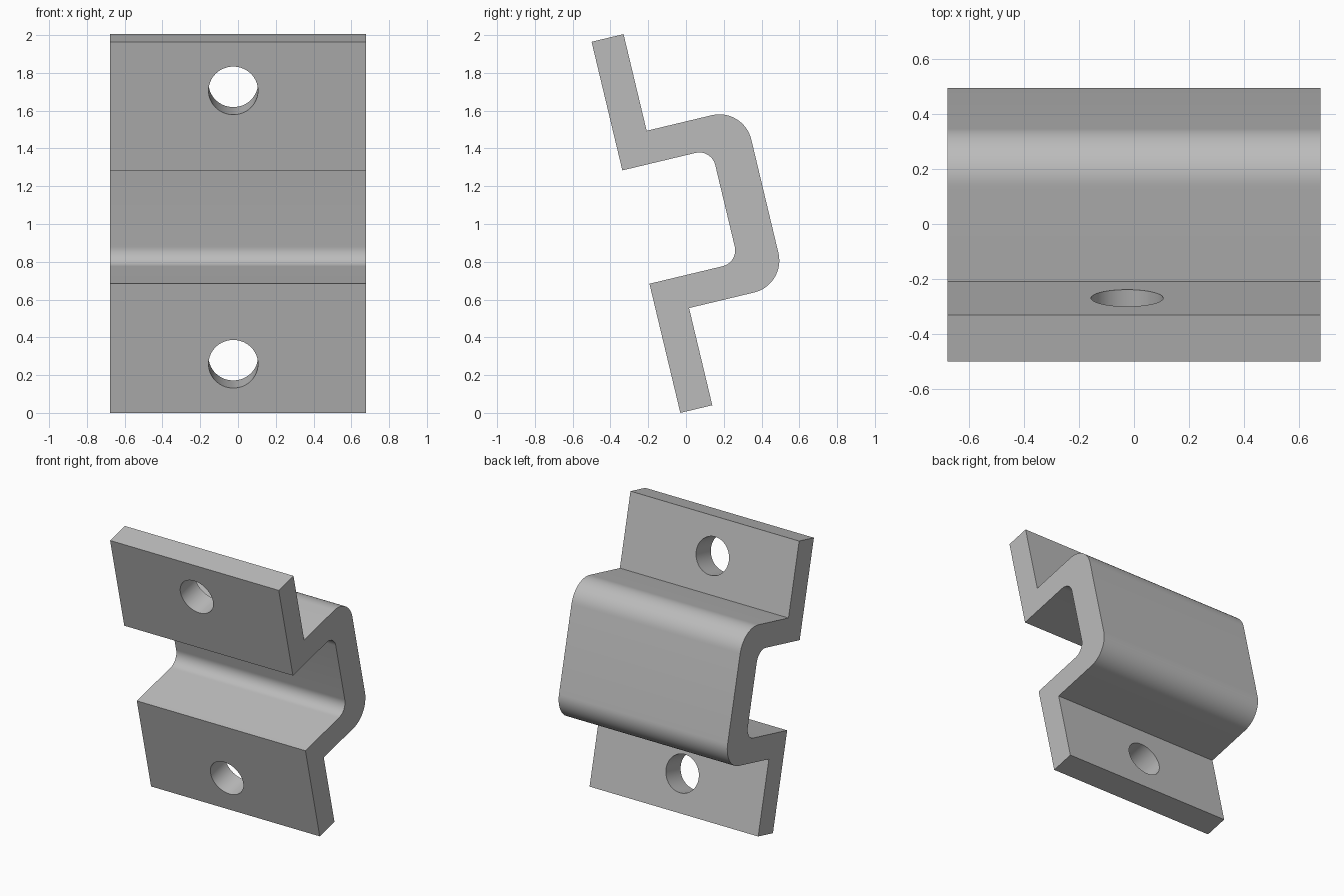
import bpy, bmesh, math
from mathutils import Matrix

cube = bpy.data.objects.get("Cube")
if cube:
    bpy.data.objects.remove(cube, do_unlink=True)

TILT = math.radians(13.45)
HALF_W = 0.677
T = 0.174        # flange thickness
LENGTH = 2.02    # length along the tilted flanges
BACK = 0.702     # outer face of the channel
INNER = 0.485    # inner face of the channel
LOW, HIGH = 0.529, 1.494   # outer sides of the channel
HOLE_X, HOLE_R, HOLE_INSET = -0.025, 0.131, 0.266

# Tilted frame: local y runs backward, local z runs up the flanges
frame = Matrix.Translation((0, -0.03, 0)) @ Matrix.Rotation(TILT, 4, 'X')

steel = bpy.data.materials.new("plain grey")
steel.use_nodes = True
steel.diffuse_color = (0.5, 0.5, 0.5, 1)
steel.node_tree.nodes["Principled BSDF"].inputs["Base Color"].default_value = (0.5, 0.5, 0.5, 1)


def fillet(cy, cz, r, start, end, steps=16):
    """Points of an arc in the side profile, angles in degrees."""
    angles = [math.radians(start + (end - start) * i / steps) for i in range(steps + 1)]
    return [(cy + r * math.cos(a), cz + r * math.sin(a)) for a in angles]


# Side profile: lower flange, rounded channel, upper flange
R_OUT, R_IN = T, T / 2
profile = [(0, 0), (T, 0), (T, LOW)]
profile += fillet(BACK - R_OUT, LOW + R_OUT, R_OUT, -90, 0)
profile += fillet(BACK - R_OUT, HIGH - R_OUT, R_OUT, 0, 90)
profile += [(T, HIGH), (T, LENGTH), (0, LENGTH), (0, HIGH - T)]
profile += fillet(INNER - R_IN, HIGH - T - R_IN, R_IN, 90, 0)
profile += fillet(INNER - R_IN, LOW + T + R_IN, R_IN, 0, -90)
profile += [(0, LOW + T)]

# Bent plate, extruded across its width
bm = bmesh.new()
side = bm.faces.new([bm.verts.new((-HALF_W, y, z)) for y, z in profile])
extruded = bmesh.ops.extrude_face_region(bm, geom=[side])
bmesh.ops.translate(bm, vec=(2 * HALF_W, 0, 0),
                    verts=[g for g in extruded["geom"] if isinstance(g, bmesh.types.BMVert)])
bmesh.ops.recalc_face_normals(bm, faces=bm.faces)
mesh = bpy.data.meshes.new("bracket")
bm.to_mesh(mesh)
bm.free()
bracket = bpy.data.objects.new("bracket", mesh)
bpy.context.collection.objects.link(bracket)
bracket.matrix_world = frame
mesh.materials.append(steel)

# Bolt holes through both flanges
cutters = []
for z in (HOLE_INSET, LENGTH - HOLE_INSET):
    bpy.ops.mesh.primitive_cylinder_add(vertices=64, radius=HOLE_R, depth=T * 2)
    cutter = bpy.context.object
    cutter.name = "hole_cutter"
    cutter.hide_render = True
    cutter.matrix_world = (frame @ Matrix.Translation((HOLE_X, T / 2, z))
                           @ Matrix.Rotation(math.pi / 2, 4, 'X'))
    cutter.data.materials.append(steel)
    hole = bracket.modifiers.new("bolt_hole", 'BOOLEAN')
    hole.operation = 'DIFFERENCE'
    hole.solver = 'EXACT'
    hole.object = cutter
    cutters.append(cutter)

# Bake the holes, drop the cutters and smooth the bends
bpy.ops.object.select_all(action='DESELECT')
bpy.context.view_layer.objects.active = bracket
bracket.select_set(True)
for name in [m.name for m in bracket.modifiers]:
    bpy.ops.object.modifier_apply(modifier=name)
for cutter in cutters:
    bpy.data.objects.remove(cutter, do_unlink=True)
bpy.ops.object.shade_smooth_by_angle(angle=math.radians(30))
